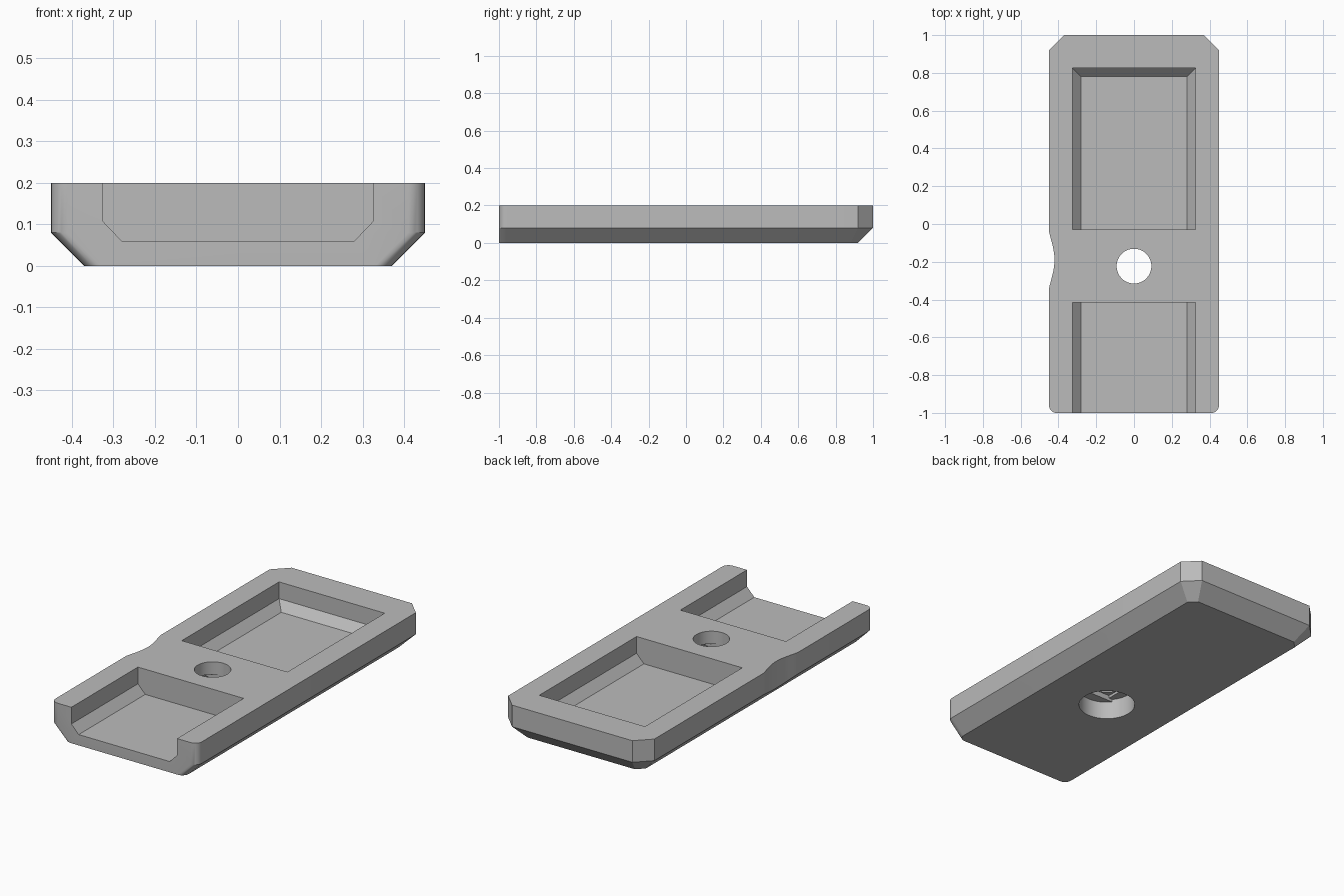
import bpy, bmesh, math

cube = bpy.data.objects.get("Cube")
if cube:
    bpy.data.objects.remove(cube, do_unlink=True)

grey = bpy.data.materials.new("plain grey")
grey.use_nodes = True
grey.diffuse_color = (0.5, 0.5, 0.5, 1)
grey.node_tree.nodes["Principled BSDF"].inputs["Base Color"].default_value = (0.5, 0.5, 0.5, 1)


def loft(name, levels):
    """Solid through matching counter-clockwise outlines, given as (z, outline)."""
    bm = bmesh.new()
    rings = [[bm.verts.new((x, y, z)) for x, y in outline] for z, outline in levels]
    n = len(rings[0])
    for low, high in zip(rings, rings[1:]):
        for i in range(n):
            j = (i + 1) % n
            bm.faces.new((low[i], low[j], high[j], high[i]))
    bm.faces.new(rings[0][::-1])
    bm.faces.new(rings[-1])
    bmesh.ops.recalc_face_normals(bm, faces=bm.faces)
    mesh = bpy.data.meshes.new(name)
    bm.to_mesh(mesh)
    bm.free()
    mesh.materials.append(grey)
    obj = bpy.data.objects.new(name, mesh)
    bpy.context.collection.objects.link(obj)
    return obj


def body_outline(half, back, corner, radius=0.04, steps=8):
    """Rounded front corners, angled back corners."""
    arc = [i / steps * math.pi / 2 for i in range(steps + 1)]
    right = [(half - radius + radius * math.sin(a), -1 + radius - radius * math.cos(a)) for a in arc]
    right += [(half, back - corner), (half - corner, back)]
    return right + [(-x, y) for x, y in reversed(right)]


def rect(half, front, back):
    return [(-half, front), (half, front), (half, back), (-half, back)]


def disc(radius, limit_x=1, limit_y=1, steps=64):
    """Circle around the screw hole, optionally flattened on its sides."""
    clamp = lambda v, m: max(-m, min(m, v))
    turn = [2 * math.pi * i / steps for i in range(steps)]
    return [(clamp(radius * math.cos(a), limit_x),
             HOLE_Y + clamp(radius * math.sin(a), limit_y)) for a in turn]


HOLE_Y = -0.223
HOLE_R = 0.092
BORE_R = 0.147

# Body with chamfered lower edge along the sides and back
body = loft("holder_body", [
    (0, body_outline(0.37, 0.92, 0.04)),
    (0.08, body_outline(0.45, 1, 0.08)),
    (0.2, body_outline(0.45, 1, 0.08)),
])

# Closed back pocket and open front pocket, with bevelled floor edges
cutters = [
    loft("back_pocket", [(0.06, rect(0.28, -0.03, 0.78)), (0.107, rect(0.325, -0.03, 0.825)),
                         (0.3, rect(0.325, -0.03, 0.825))]),
    loft("front_pocket", [(0.06, rect(0.28, -1.1, -0.415)), (0.107, rect(0.325, -1.1, -0.415)),
                          (0.3, rect(0.325, -1.1, -0.415))]),
]

# Screw hole with counterbore, and slot and square steps above it
cutters.append(loft("screw_hole", [(-0.1, disc(HOLE_R)), (0.3, disc(HOLE_R))]))
cutters.append(loft("counterbore", [(-0.1, disc(BORE_R)), (0.1, disc(BORE_R))]))
slot = disc(BORE_R, limit_y=HOLE_R)
cutters.append(loft("slot_step", [(0.05, slot), (0.115, slot)]))
square = rect(HOLE_R, HOLE_Y - HOLE_R, HOLE_Y + HOLE_R)
cutters.append(loft("square_step", [(0.06, square), (0.13, square)]))

# Shallow finger notch in the right side
notch = [(-0.6, -0.03), (-0.6, -0.35)]
for i in range(25):
    t = i / 24
    notch.append((-0.451 + 0.03 * math.sin(math.pi * t) ** 1.3, -0.35 + 0.32 * t))
cutters.append(loft("side_notch", [(-0.1, notch[::-1]), (0.3, notch[::-1])]))

for cutter in cutters:
    mod = body.modifiers.new(cutter.name, 'BOOLEAN')
    mod.operation = 'DIFFERENCE'
    mod.solver = 'EXACT'
    mod.object = cutter
    cutter.hide_render = True

# Apply the cuts, then remove the cutters
bpy.context.view_layer.objects.active = body
for obj in bpy.context.selected_objects:
    obj.select_set(False)
body.select_set(True)
for cutter in cutters:
    bpy.ops.object.modifier_apply(modifier=cutter.name)
    bpy.data.objects.remove(cutter, do_unlink=True)
bpy.ops.object.shade_smooth_by_angle(angle=math.radians(25))
